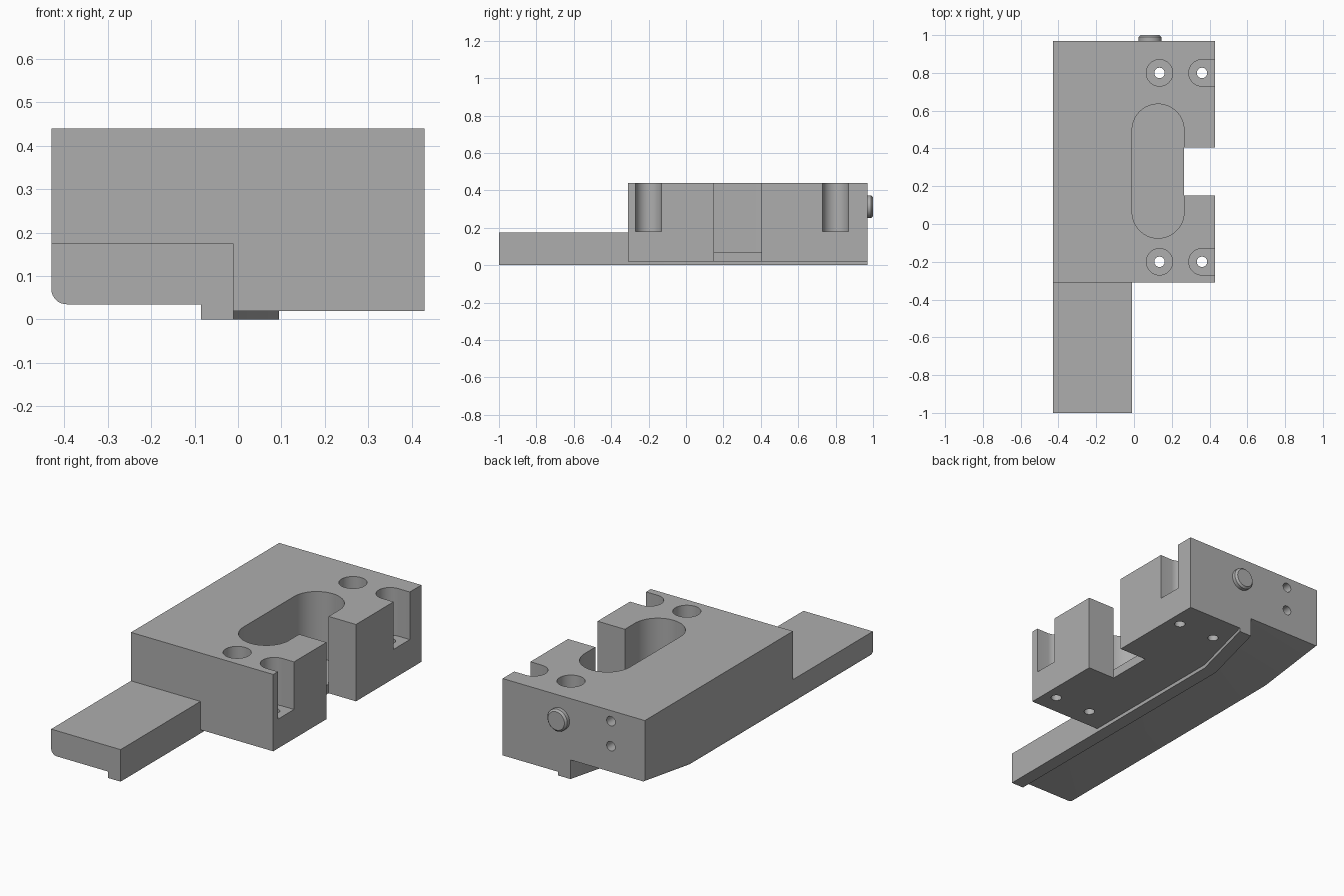
import bpy
import bmesh
from math import pi, cos, sin, radians

cube = bpy.data.objects.get("Cube")
if cube:
    bpy.data.objects.remove(cube, do_unlink=True)

grey = bpy.data.materials.new("plain grey")
grey.use_nodes = True
colour = (0.42, 0.42, 0.42, 1)
grey.diffuse_color = colour
grey.node_tree.nodes["Principled BSDF"].inputs["Base Color"].default_value = colour


def loft(name, sections):
    """Skin a closed solid through matching rings of 3D points."""
    bm = bmesh.new()
    rings = [[bm.verts.new(p) for p in ring] for ring in sections]
    for a, b in zip(rings, rings[1:]):
        for i in range(len(a)):
            j = (i + 1) % len(a)
            bm.faces.new((a[i], a[j], b[j], b[i]))
    bm.faces.new(rings[0])
    bm.faces.new(rings[-1])
    bmesh.ops.recalc_face_normals(bm, faces=bm.faces)
    mesh = bpy.data.meshes.new(name)
    bm.to_mesh(mesh)
    bm.free()
    mesh.materials.append(grey)
    obj = bpy.data.objects.new(name, mesh)
    bpy.context.collection.objects.link(obj)
    return obj


def prism(name, outline, low, high):
    return loft(name, [[(x, y, z) for x, y in outline] for z in (low, high)])


def prism_y(name, outline, front, back):
    return loft(name, [[(x, y, z) for x, z in outline] for y in (front, back)])


def rounded(x, y, r, dx=0, dy=0, n=48):
    """Circle, stretched into a slot by half lengths dx or dy."""
    points = []
    for i in range(n):
        a = 2 * pi * (i + 0.5) / n
        c, s = cos(a), sin(a)
        points.append((x + r * c + (dx if c > 0 else -dx),
                       y + r * s + (dy if s > 0 else -dy)))
    return points


def rect(x0, x1, y0, y1):
    return [(x0, y0), (x1, y0), (x1, y1), (x0, y1)]


def activate(obj):
    bpy.ops.object.select_all(action='DESELECT')
    obj.select_set(True)
    bpy.context.view_layer.objects.active = obj


def cut(target, cutter):
    cutter.hide_render = True
    mod = target.modifiers.new("cut", 'BOOLEAN')
    mod.operation = 'DIFFERENCE'
    mod.solver = 'EXACT'
    mod.object = cutter
    activate(target)
    bpy.ops.object.modifier_apply(modifier=mod.name)
    bpy.data.objects.remove(cutter, do_unlink=True)


# Block and arm, from one plan outline with the side notch
block = prism("block_with_arm", [
    (-0.43, -1), (-0.01, -1), (-0.01, -0.31), (0.43, -0.31),
    (0.43, 0.15), (0.264, 0.15), (0.264, 0.405), (0.43, 0.405),
    (0.43, 0.97), (-0.43, 0.97)], 0, 0.44)

# Lower the arm
cut(block, prism("arm_cutter", rect(-0.6, 0.2, -1.2, -0.31), 0.175, 0.6))

# Raise the floor beside the bent guide rail
cut(block, prism("floor_cutter", [
    (-0.01, -0.31), (0.02, -0.4), (0.6, -0.4), (0.6, 1.1),
    (0.128, 1.1), (-0.01, 0.56)], -0.1, 0.02))


# Rounded underside on the other side of the rail, rising toward the back
def under_section(y, rail_x, height, r):
    arc = [(-0.43 + r - r * sin(a), height + r - r * cos(a))
           for a in (radians(90 * i / 8) for i in range(9))]
    ring = [(-0.6, -0.1), (rail_x, -0.1), (rail_x, height)] + arc
    ring.append((-0.6, height + r))
    return [(x, y, z) for x, z in ring]


cut(block, loft("underside_cutter", [
    under_section(-1.1, -0.085, 0.035, 0.035),
    under_section(0.56, -0.085, 0.035, 0.035),
    under_section(1.1, 0.053, 0.127, 0.005)]))

# Long round-ended pocket, open to the notch
cut(block, prism("pocket_cutter",
                 rounded(0.1275, 0.28, 0.1375, dy=0.2175), 0.07, 0.6))

# Counterbored screw holes, the outer ones open to the side
for y in (-0.2, 0.8):
    cut(block, prism("bore_cutter", rounded(0.135, y, 0.07), 0.18, 0.6))
    cut(block, prism("open_bore_cutter", rounded(0.46, y, 0.07, dx=0.1), 0.18, 0.6))
    for x in (0.135, 0.36):
        cut(block, prism("screw_cutter", rounded(x, y, 0.0275, n=32), -0.1, 0.3))

# Two small holes in the back
for z in (0.245, 0.382):
    cut(block, prism_y("back_hole_cutter", rounded(-0.225, z, 0.026, n=32), 0.8, 1.1))

# Round button on the back with a chamfered rim
button = loft("back_button", [
    [(x, y, z) for x, z in rounded(0.085, 0.312, r)]
    for y, r in ((0.95, 0.06), (0.99, 0.06), (1, 0.05))])

for obj in (block, button):
    activate(obj)
    bpy.ops.object.shade_smooth_by_angle(angle=radians(30))
